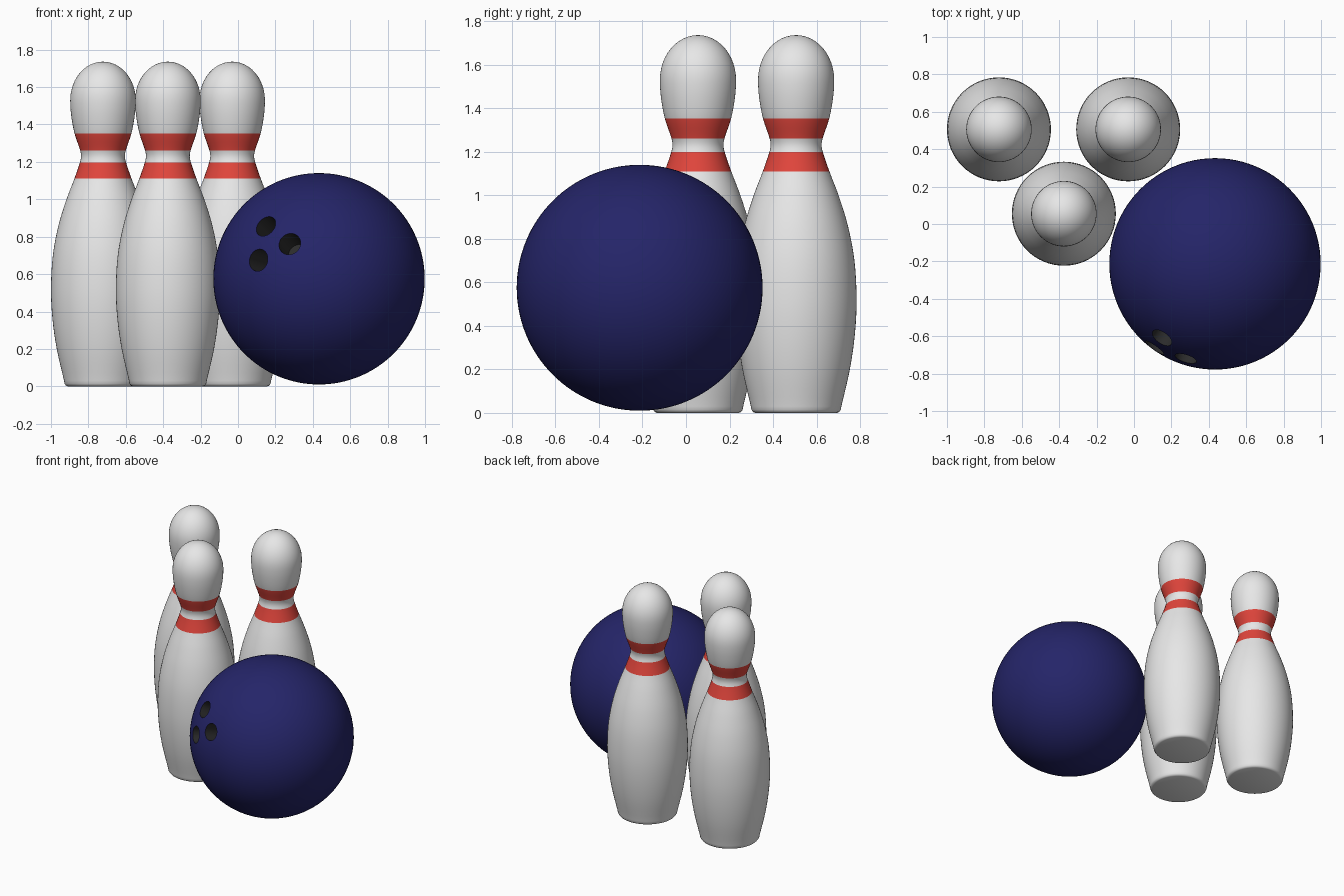
import bpy, bmesh, math
from mathutils import Vector, Matrix

if "Cube" in bpy.data.objects:
    bpy.data.objects.remove(bpy.data.objects["Cube"])


def material(name, rgb):
    m = bpy.data.materials.new(name)
    m.diffuse_color = (*rgb, 1)
    m.use_nodes = True
    m.node_tree.nodes["Principled BSDF"].inputs["Base Color"].default_value = m.diffuse_color
    return m


white = material("pin_white", (0.8, 0.8, 0.8))
red = material("stripe_red", (0.75, 0.06, 0.045))
blue = material("ball_blue", (0.018, 0.018, 0.14))
dark = material("hole_black", (0.025, 0.025, 0.025))


def finish(name, bm, mats):
    me = bpy.data.meshes.new(name)
    bmesh.ops.recalc_face_normals(bm, faces=bm.faces)
    bm.to_mesh(me)
    bm.free()
    for m in mats:
        me.materials.append(m)
    ob = bpy.data.objects.new(name, me)
    bpy.context.collection.objects.link(ob)
    return ob


def smooth(ob, angle=40):
    bpy.ops.object.select_all(action='DESELECT')
    bpy.context.view_layer.objects.active = ob
    ob.select_set(True)
    bpy.ops.object.shade_smooth_by_angle(angle=math.radians(angle))


# pin profile: (radius, height) keys, smoothed with a cubic through the keys
KEYS = [(0.208, 0.03), (0.247, 0.2), (0.27, 0.36), (0.278, 0.52), (0.268, 0.7),
        (0.238, 0.86), (0.195, 1.0), (0.153, 1.11), (0.123, 1.198), (0.117, 1.23),
        (0.122, 1.262), (0.152, 1.352), (0.17, 1.45), (0.175, 1.53)]


def slope(i):
    a, b = KEYS[max(i - 1, 0)], KEYS[min(i + 1, len(KEYS) - 1)]
    return 0 if i == len(KEYS) - 1 else (b[0] - a[0]) / (b[1] - a[1])


def pin_profile():
    pts = [(0, 0), (0.188, 0), (0.198, 0.004), (0.205, 0.014)]
    for i in range(len(KEYS) - 1):
        (r0, z0), (r1, z1) = KEYS[i], KEYS[i + 1]
        h = z1 - z0
        for k in range(4):
            t = k / 4
            r = ((2*t**3 - 3*t*t + 1) * r0 + (t**3 - 2*t*t + t) * h * slope(i)
                 + (3*t*t - 2*t**3) * r1 + (t**3 - t*t) * h * slope(i + 1))
            pts.append((r, z0 + h * t))
    # rounded crown
    for k in range(13):
        a = math.pi / 2 * k / 12
        pts.append((0.175 * math.cos(a) if k < 12 else 0, 1.53 + 0.206 * math.sin(a)))
    return pts


def make_pin(name, x, y):
    bm = bmesh.new()
    vs = [bm.verts.new((r, 0, z)) for r, z in pin_profile()]
    es = [bm.edges.new(p) for p in zip(vs, vs[1:])]
    bmesh.ops.spin(bm, geom=vs + es, axis=(0, 0, 1), cent=(0, 0, 0),
                   angle=math.tau, steps=64, use_duplicate=False)
    bmesh.ops.remove_doubles(bm, verts=bm.verts, dist=1e-4)
    # two painted neck stripes, chosen by height
    for f in bm.faces:
        z = f.calc_center_median().z
        f.material_index = int(1.11 < z < 1.198 or 1.262 < z < 1.352)
    ob = finish(name, bm, [white, red])
    ob.location = (x, y, 0)
    smooth(ob)


make_pin("pin_front", -0.375, 0.055)
make_pin("pin_back_left", -0.722, 0.506)
make_pin("pin_back_right", -0.031, 0.506)

# ball
R, C = 0.565, Vector((0.433, -0.213, 0.575))
bm = bmesh.new()
bmesh.ops.create_uvsphere(bm, u_segments=96, v_segments=64, radius=R)
ball = finish("bowling_ball", bm, [blue, dark])
ball.location = C

# finger holes drilled towards the ball centre
bm = bmesh.new()
for x, z in [(0.148, 0.857), (0.276, 0.762), (0.108, 0.675)]:
    dx, dz = x - C.x, z - C.z
    d = Vector((dx, -math.sqrt(R*R - dx*dx - dz*dz), dz)).normalized()
    rot = d.to_track_quat('Z', 'Y').to_matrix().to_4x4()
    bmesh.ops.create_cone(bm, cap_ends=True, segments=40, radius1=0.06, radius2=0.06,
                          depth=0.28, matrix=Matrix.Translation(d * (R - 0.04)) @ rot)
cutter = finish("hole_cutter", bm, [dark])
cutter.location = C
cutter.hide_render = True

mod = ball.modifiers.new("finger_holes", 'BOOLEAN')
mod.operation = 'DIFFERENCE'
mod.solver = 'EXACT'
mod.material_mode = 'TRANSFER'
mod.object = cutter
bpy.context.view_layer.update()
bpy.context.view_layer.objects.active = ball
bpy.ops.object.modifier_apply(modifier=mod.name)
bpy.data.objects.remove(cutter)
smooth(ball)
